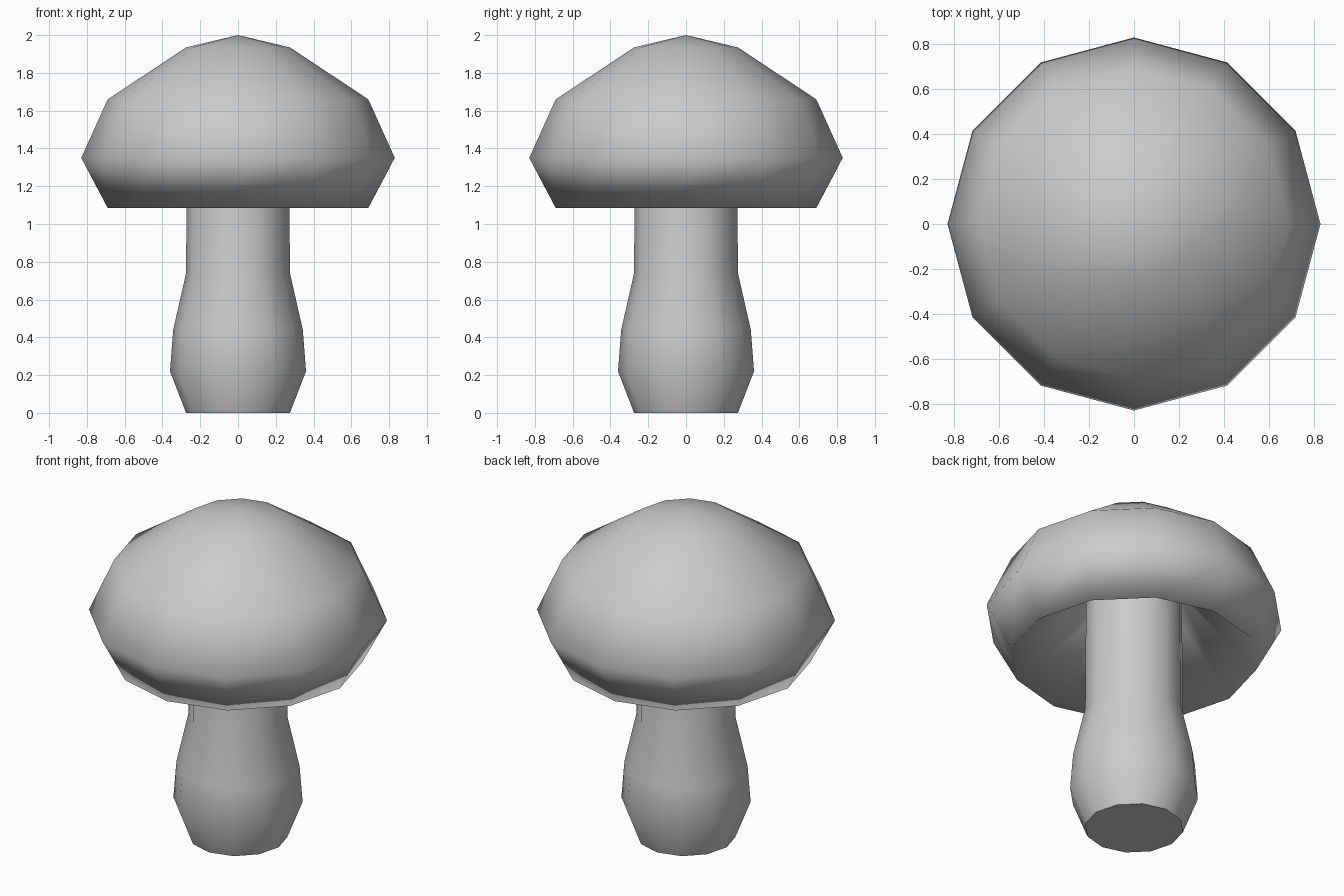
import bpy, bmesh
from math import cos, sin, tau

if "Cube" in bpy.data.objects:
    bpy.data.objects.remove(bpy.data.objects["Cube"])

SIDES = 12


def lathe(name, profile, close_base=False):
    """Spin (radius, z) points around z; a zero radius makes a pole."""
    bm = bmesh.new()
    rings = []
    for r, z in profile:
        count = SIDES if r > 0 else 1
        rings.append([bm.verts.new((r * cos(tau * i / SIDES), r * sin(tau * i / SIDES), z))
                      for i in range(count)])
    for a, b in zip(rings, rings[1:]):
        for i in range(SIDES):
            j = (i + 1) % SIDES
            if len(b) == 1:
                face = (a[i], a[j], b[0])
            else:
                face = (a[i], a[j], b[j], b[i])
            bm.faces.new(face).smooth = True
    if close_base:
        base = bm.faces.new(rings[0][::-1])
        base.smooth = False
        for e in base.edges:
            e.smooth = False
    mesh = bpy.data.meshes.new(name)
    bm.to_mesh(mesh)
    bm.free()
    obj = bpy.data.objects.new(name, mesh)
    bpy.context.collection.objects.link(obj)
    return obj


# Stem: bulging foot, straight neck reaching up into the hollow of the cap
lathe("stem", [(0.275, 0.0), (0.36, 0.22), (0.343, 0.44), (0.275, 0.74), (0.27, 1.5)],
      close_base=True)

# Cap: hollow underside from the stem out to the rim, then over the dome
lathe("cap", [(0.27, 1.5), (0.69, 1.085), (0.83, 1.35), (0.69, 1.66),
              (0.275, 1.935), (0.0, 2.0)])
